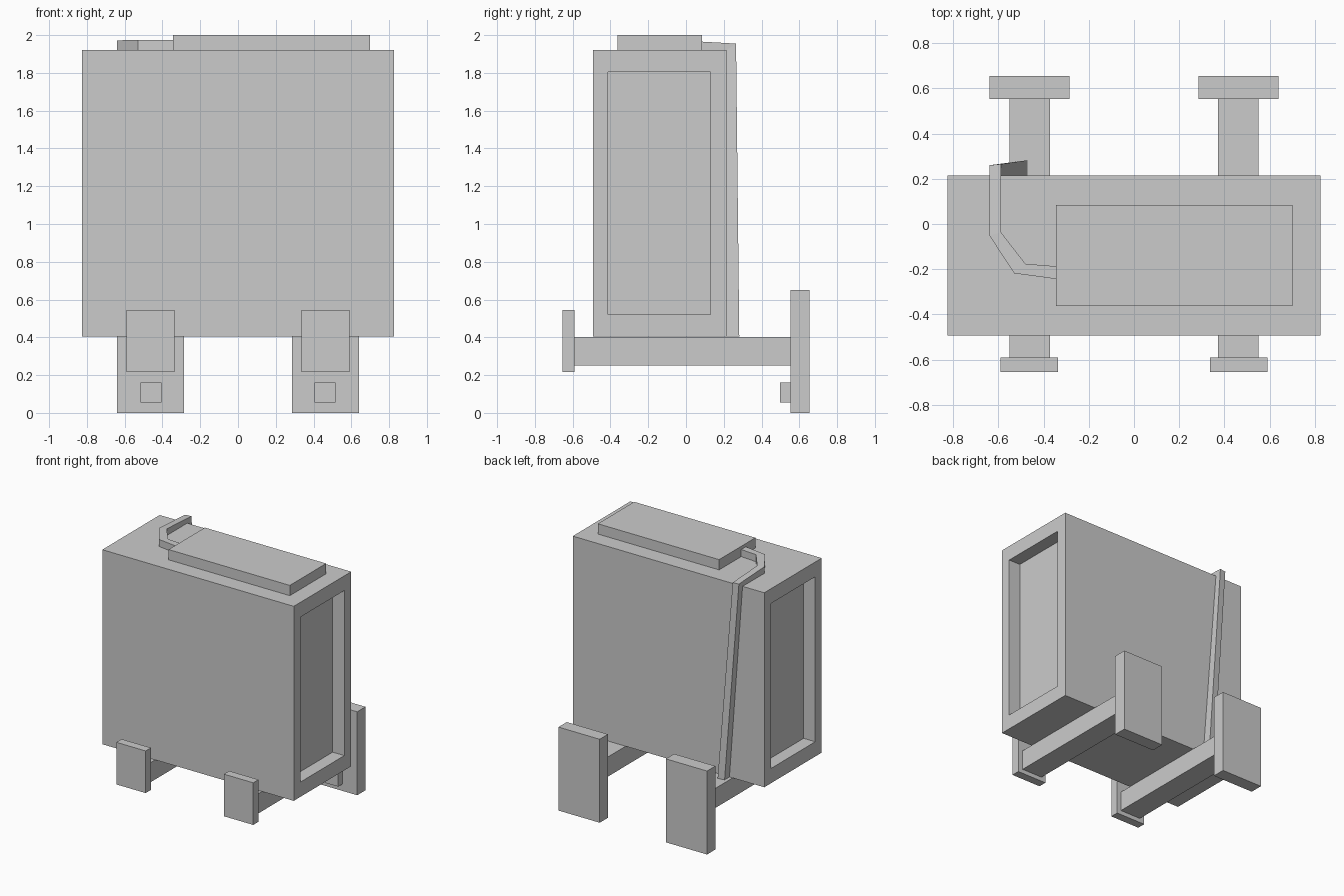
import bpy, bmesh

if "Cube" in bpy.data.objects:
    bpy.data.objects.remove(bpy.data.objects["Cube"])


def finish(name, bm):
    bmesh.ops.recalc_face_normals(bm, faces=bm.faces[:])
    mesh = bpy.data.meshes.new(name)
    bm.to_mesh(mesh)
    bm.free()
    obj = bpy.data.objects.new(name, mesh)
    bpy.context.collection.objects.link(obj)
    return obj


def box_bm(x, y, z):
    bm = bmesh.new()
    bmesh.ops.create_cube(bm, size=1)
    for v in bm.verts:
        v.co = [(a + b) / 2 + c * (b - a) for c, (a, b) in zip(v.co, (x, y, z))]
    return bm


def box(name, x, y, z):
    return finish(name, box_bm(x, y, z))


# Cabinet with a recessed panel in each end
bm = box_bm((-0.825, 0.825), (-0.492, 0.215), (0.405, 1.92))
for side in (-1, 1):
    face = max(bm.faces, key=lambda f: side * f.calc_center_median().x)
    center = face.calc_center_median()
    for x in (0.825, 0.725):
        bmesh.ops.inset_individual(bm, faces=[face], thickness=0.05, use_even_offset=True)
        for v in face.verts:
            v.co = (side * x,
                    0.13 if v.co.y > center.y else -0.412,
                    1.805 if v.co.z > center.z else 0.52)
finish("cabinet", bm)

# Lid plate on top
box("top_plate", (-0.345, 0.70), (-0.362, 0.085), (1.92, 2.0))

# Flat cable: outer and inner edge, each as (x, y, z) for underside and top side
sections = [
    ((-0.345, -0.243, 1.92), (-0.345, -0.187, 1.92), (-0.345, -0.187, 1.975), (-0.345, -0.243, 1.975)),
    ((-0.53, -0.218, 1.92), (-0.48, -0.176, 1.92), (-0.48, -0.176, 1.975), (-0.53, -0.218, 1.975)),
    ((-0.64, -0.05, 1.92), (-0.588, -0.037, 1.92), (-0.588, -0.037, 1.972), (-0.64, -0.05, 1.972)),
    ((-0.638, 0.215, 1.92), (-0.588, 0.215, 1.92), (-0.588, 0.265, 1.955), (-0.638, 0.26, 1.955)),
    ((-0.525, 0.215, 0.405), (-0.47, 0.215, 0.405), (-0.47, 0.282, 0.405), (-0.525, 0.275, 0.405)),
]
bm = bmesh.new()
rings = [[bm.verts.new(p) for p in s] for s in sections]
for a, b in zip(rings, rings[1:]):
    for i in range(4):
        j = (i + 1) % 4
        bm.faces.new((a[i], a[j], b[j], b[i]))
bm.faces.new(rings[0])
bm.faces.new(rings[-1])
finish("cable", bm)

# Support rails with end plates, mirrored left and right
parts = {
    "rail": ((0.372, 0.55), (-0.59, 0.553), (0.25, 0.403)),
    "front_pad": ((0.337, 0.59), (-0.655, -0.59), (0.217, 0.545)),
    "rear_leg": ((0.285, 0.64), (0.553, 0.655), (0.0, 0.65)),
    "rear_stop": ((0.405, 0.515), (0.497, 0.553), (0.055, 0.16)),
}
for name, (x, y, z) in parts.items():
    box("right_" + name, x, y, z)
    box("left_" + name, (-x[1], -x[0]), y, z)
